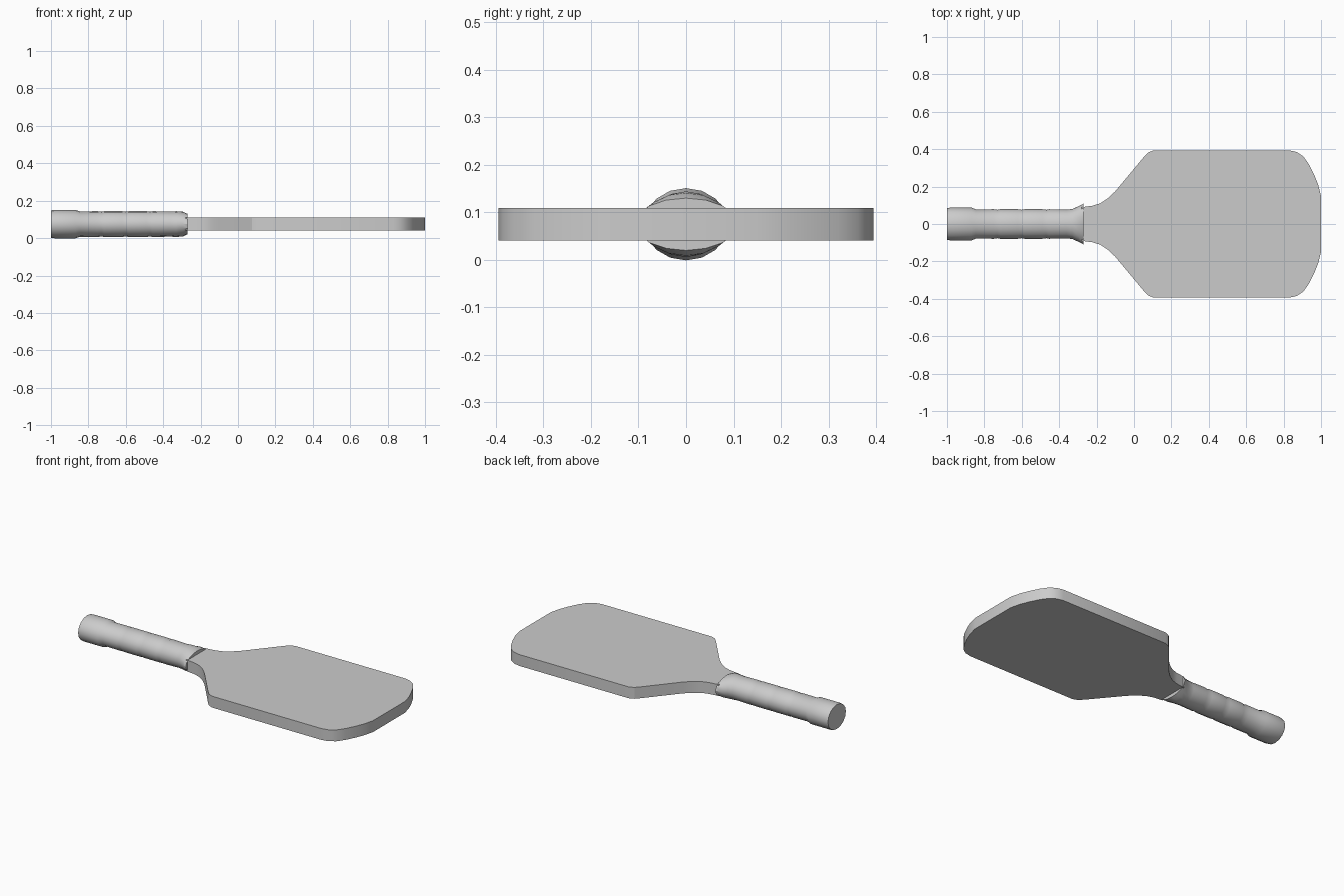
import bpy, bmesh, math

if "Cube" in bpy.data.objects:
    bpy.data.objects.remove(bpy.data.objects["Cube"])

MID = 0.075  # height of the paddle's centre plane

grey = bpy.data.materials.new("light_grey")
grey.use_nodes = True
colour = (0.6, 0.6, 0.6, 1)
grey.diffuse_color = colour
grey.node_tree.nodes["Principled BSDF"].inputs["Base Color"].default_value = colour


def finish(name, bm, angle):
    bmesh.ops.recalc_face_normals(bm, faces=bm.faces)
    mesh = bpy.data.meshes.new(name)
    bm.to_mesh(mesh)
    bm.free()
    mesh.materials.append(grey)
    obj = bpy.data.objects.new(name, mesh)
    bpy.context.collection.objects.link(obj)
    bpy.ops.object.select_all(action="DESELECT")
    obj.select_set(True)
    bpy.context.view_layer.objects.active = obj
    bpy.ops.object.shade_smooth_by_angle(angle=math.radians(angle))
    return obj


# Blade: half outline mirrored across the centre line, then extruded
half = [(-0.28, 0.09), (-0.22, 0.098), (-0.18, 0.111), (-0.14, 0.137),
        (-0.1, 0.175), (0.05, 0.355), (0.075, 0.382), (0.105, 0.394),
        (0.83, 0.394), (0.87, 0.385), (0.905, 0.362), (0.935, 0.32),
        (0.965, 0.26), (0.985, 0.21), (1.0, 0.15)]
outline = half + [(x, -y) for x, y in reversed(half)]
bm = bmesh.new()
face = bm.faces.new([bm.verts.new((x, y, MID - 0.034)) for x, y in outline])
top = bmesh.ops.extrude_face_region(bm, geom=[face])["geom"]
bmesh.ops.translate(bm, vec=(0, 0, 0.068),
                    verts=[v for v in top if isinstance(v, bmesh.types.BMVert)])
finish("blade", bm, 25)

# Handle: elliptical rings (x, half width, half height) joined along x
rings = [(-1.0, 0.085, 0.073), (-0.98, 0.088, 0.076), (-0.87, 0.088, 0.076),
         (-0.845, 0.078, 0.068)]
for x in (-0.73, -0.6, -0.47):  # overlaps of the grip wrap
    rings += [(x - 0.02, 0.079, 0.069), (x, 0.076, 0.066), (x + 0.015, 0.079, 0.069)]
rings += [(-0.36, 0.077, 0.067), (-0.33, 0.08, 0.069), (-0.295, 0.096, 0.066),
          (-0.27, 0.109, 0.055)]
SIDES = 16
bm = bmesh.new()
loops = []
for x, w, h in rings:
    angles = [math.tau * i / SIDES for i in range(SIDES)]
    loops.append([bm.verts.new((x, w * math.cos(a), MID + h * math.sin(a))) for a in angles])
for a, b in zip(loops, loops[1:]):
    for i in range(SIDES):
        j = (i + 1) % SIDES
        bm.faces.new((a[i], a[j], b[j], b[i]))
bm.faces.new(loops[0])
bm.faces.new(loops[-1])
finish("handle", bm, 30)
